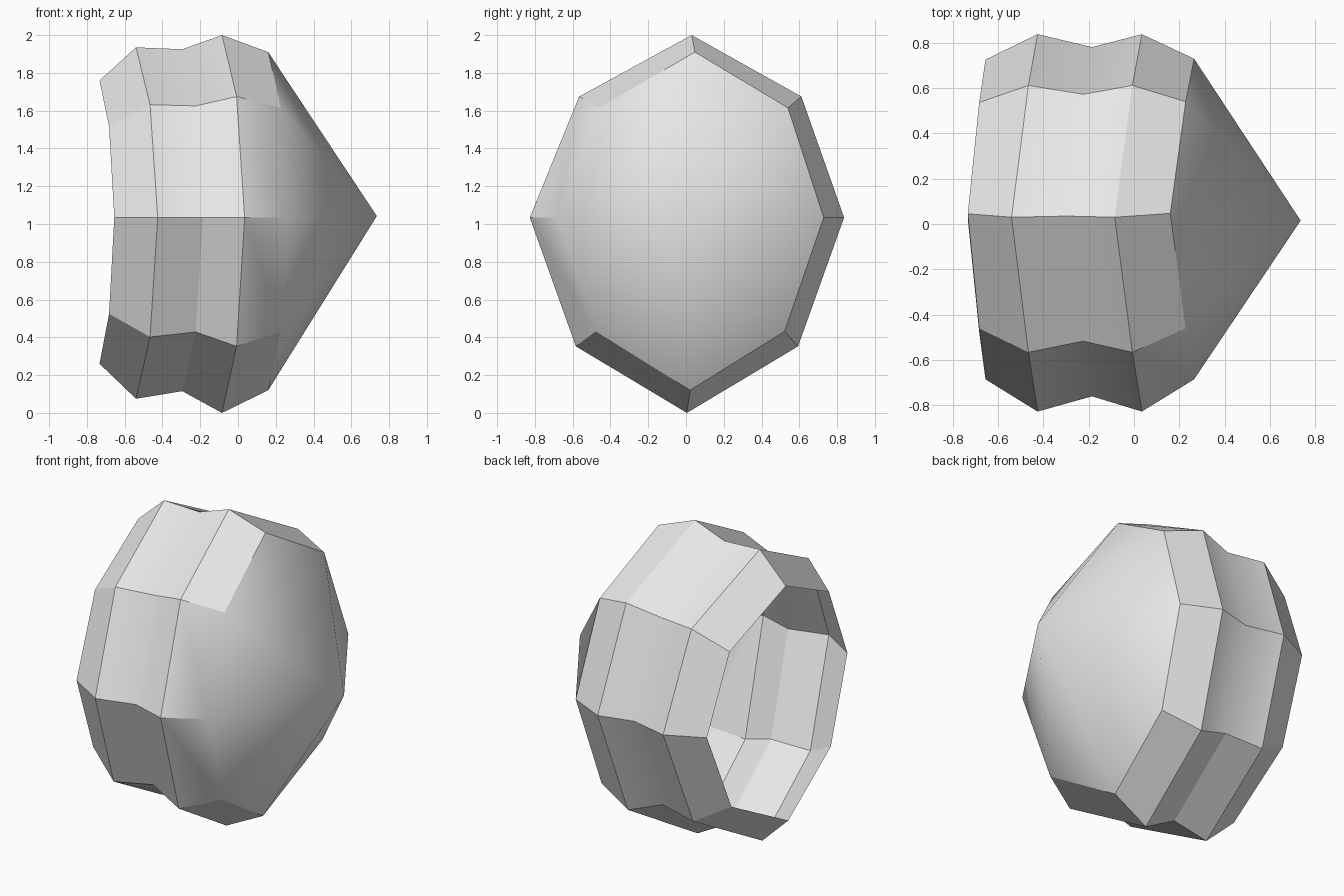
import bpy, bmesh, math

if "Cube" in bpy.data.objects:
    bpy.data.objects.remove(bpy.data.objects["Cube"], do_unlink=True)

grey = bpy.data.materials.new("light grey")
grey.use_nodes = True
colour = (0.8, 0.8, 0.8, 1)
grey.diffuse_color = colour
grey.node_tree.nodes["Principled BSDF"].inputs["Base Color"].default_value = colour

AXIS_Z = 1.04
# Rings from the open rim to the cone base:
# x, side radius, height above axis, depth below axis, y shift, backward lean
RINGS = [
    (-0.655, 0.705, 0.72, 0.78, 0.020, 0.078),
    (-0.425, 0.832, 0.895, 0.965, 0.005, 0.115),
    (-0.185, 0.770, 0.885, 0.925, 0.010, 0.110),
    (0.035, 0.832, 0.96, 1.04, 0.005, 0.120),
    (0.265, 0.707, 0.87, 0.92, 0.022, 0.105),
]
SIDES = 8

bm = bmesh.new()
loops = []
for x, side, up, down, shift, lean in RINGS:
    ring = []
    for i in range(SIDES):
        a = i * math.tau / SIDES
        c, s = math.cos(a), math.sin(a)
        # diagonal spokes sit slightly closer to the axis height
        zf = s if abs(s) > 0.9 else s * 0.935
        y = side * c + shift + 0.025 * max(0, s)
        z = AXIS_Z + zf * (up if s > 0 else down)
        if abs(s) < 0.1:
            z -= 0.006
        ring.append(bm.verts.new((x - lean * abs(s) ** 3, y, z)))
    loops.append(ring)

# Fluted wall
for a, b in zip(loops, loops[1:]):
    for i in range(SIDES):
        j = (i + 1) % SIDES
        bm.faces.new((a[i], a[j], b[j], b[i]))

# Pointed end
tip = bm.verts.new((0.735, 0.015, 1.042))
for i in range(SIDES):
    bm.faces.new((loops[-1][i], loops[-1][(i + 1) % SIDES], tip))

# Wall normals point away from the axis
bmesh.ops.recalc_face_normals(bm, faces=bm.faces)
if sum(f.normal.x for f in bm.faces if tip in f.verts) < 0:
    bmesh.ops.reverse_faces(bm, faces=bm.faces)

mesh = bpy.data.meshes.new("cup_shell")
bm.to_mesh(mesh)
bm.free()
mesh.materials.append(grey)
shell = bpy.data.objects.new("cup_shell", mesh)
bpy.context.collection.objects.link(shell)

bpy.ops.object.select_all(action='DESELECT')
shell.select_set(True)
bpy.context.view_layer.objects.active = shell
bpy.ops.object.shade_smooth_by_angle(angle=math.radians(30))
